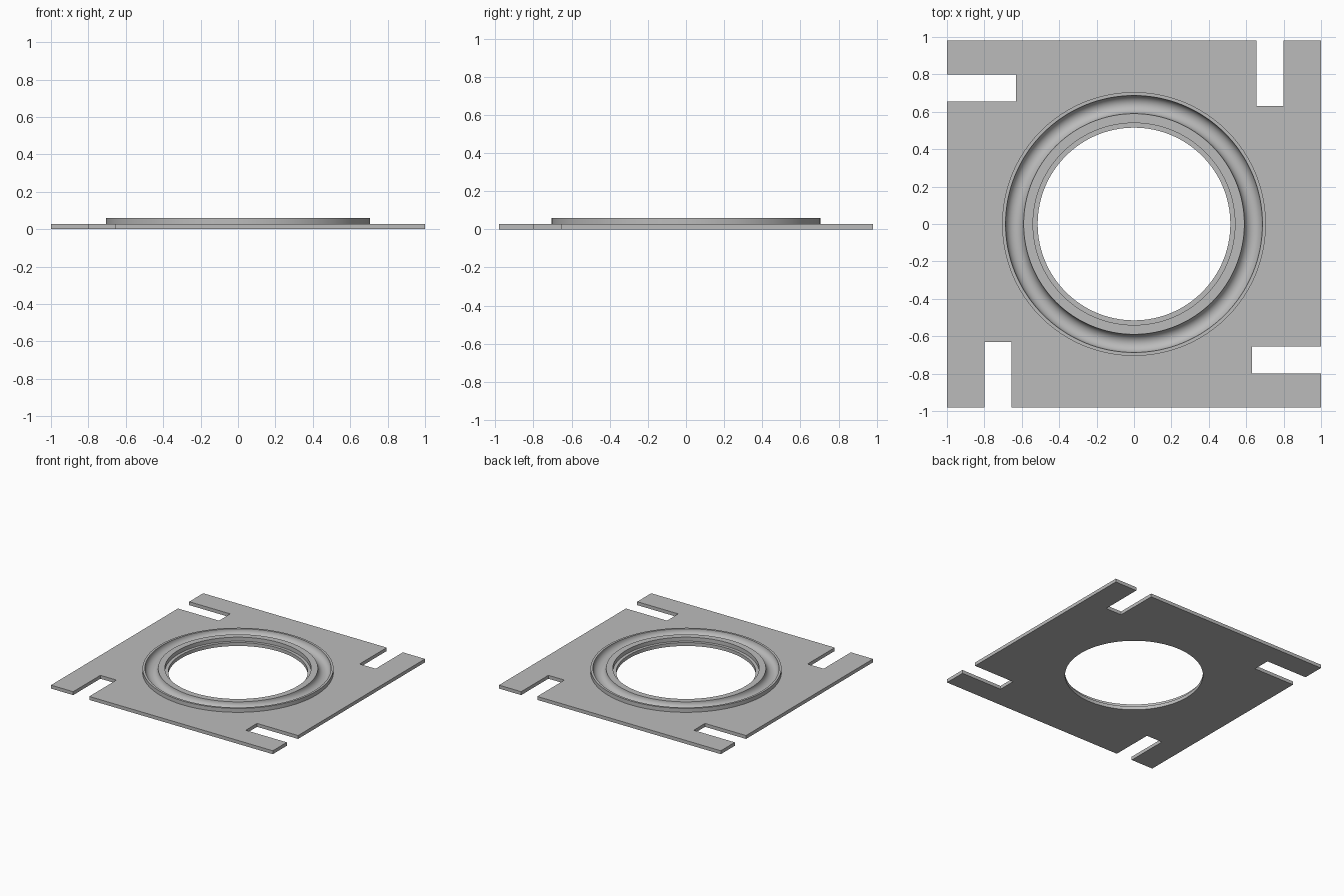
import bpy, bmesh
from math import sin, cos, pi, radians

cube = bpy.data.objects.get("Cube")
if cube:
    bpy.data.objects.remove(cube)

HALF_Y, PLATE_Z, RING_Z = 0.98, 0.028, 0.06
BORE, LEDGE, GROOVE_IN, GROOVE_OUT, RING = 0.515, 0.54, 0.59, 0.687, 0.705
SEGMENTS, ARC = 128, 14

grey = bpy.data.materials.new("plain grey")
grey.use_nodes = True
colour = (0.5, 0.5, 0.5, 1)
grey.diffuse_color = colour
grey.node_tree.nodes["Principled BSDF"].inputs["Base Color"].default_value = colour

bm = bmesh.new()


def loop_edges(verts):
    """Edges joining a closed ring of vertices."""
    return [bm.edges.get((a, b)) or bm.edges.new((a, b))
            for a, b in zip(verts, verts[1:] + verts[:1])]


def bridge(lower, upper):
    """Quads between two rings with equal vertex counts."""
    n = len(lower)
    for i in range(n):
        j = (i + 1) % n
        bm.faces.new((lower[i], lower[j], upper[j], upper[i]))


# Plate outline: one corner with its open slot, turned four times
corner = [(1, 1), (0.8, 1), (0.8, 0.63), (0.655, 0.63), (0.655, 1)]
outline = []
for turn in range(4):
    outline += [(x, max(-HALF_Y, min(HALF_Y, y))) for x, y in corner]
    corner = [(-y, x) for x, y in corner]
plate_bottom, plate_top = [[bm.verts.new((x, y, z)) for x, y in outline]
                           for z in (0, PLATE_Z)]
bridge(plate_bottom, plate_top)

# Raised ring with a round groove, an inner ledge and the bore
mid, radius = (GROOVE_IN + GROOVE_OUT) / 2, (GROOVE_OUT - GROOVE_IN) / 2
groove = [(mid + radius * cos(pi * i / ARC), RING_Z - radius * sin(pi * i / ARC))
          for i in range(ARC + 1)]
profile = [(RING, PLATE_Z), (RING, RING_Z)] + groove + [
    (LEDGE, RING_Z), (LEDGE, PLATE_Z), (BORE, PLATE_Z), (BORE, 0)]
rings = [[bm.verts.new((r * cos(2 * pi * i / SEGMENTS), r * sin(2 * pi * i / SEGMENTS), z))
          for i in range(SEGMENTS)] for r, z in profile]
for a, b in zip(rings, rings[1:]):
    bridge(a, b)

# Flat top and underside around the ring and the bore
for outer, inner, up in ((plate_top, rings[0], 1), (plate_bottom, rings[-1], -1)):
    bmesh.ops.triangle_fill(bm, use_beauty=True, use_dissolve=False,
                            edges=loop_edges(outer) + loop_edges(inner),
                            normal=(0, 0, up))
bmesh.ops.recalc_face_normals(bm, faces=bm.faces[:])

mesh = bpy.data.meshes.new("flange_plate")
bm.to_mesh(mesh)
bm.free()
mesh.materials.append(grey)
plate = bpy.data.objects.new("flange_plate", mesh)
bpy.context.collection.objects.link(plate)

bpy.ops.object.select_all(action="DESELECT")
plate.select_set(True)
bpy.context.view_layer.objects.active = plate
bpy.ops.object.shade_smooth_by_angle(angle=radians(30))
